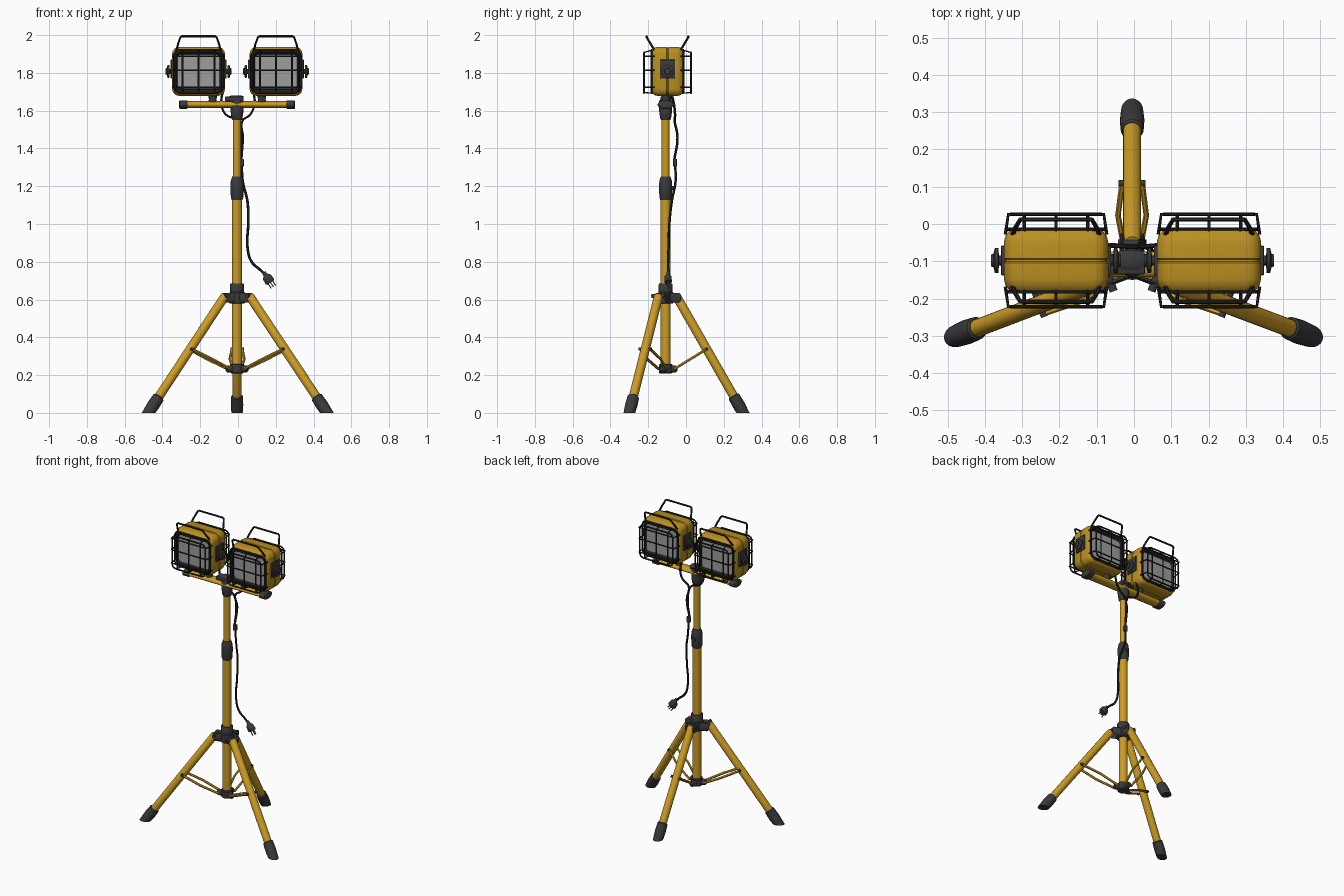
import bpy, bmesh, math
from mathutils import Vector

if "Cube" in bpy.data.objects:
    bpy.data.objects.remove(bpy.data.objects["Cube"])


def material(name, col):
    m = bpy.data.materials.new(name)
    m.diffuse_color = (*col, 1)
    m.use_nodes = True
    m.node_tree.nodes["Principled BSDF"].inputs["Base Color"].default_value = m.diffuse_color
    return m


YELLOW = material("tube_yellow", (0.60, 0.33, 0.018))
LAMP = material("lamp_yellow", (0.50, 0.28, 0.016))
GREY = material("dark_plastic", (0.042, 0.042, 0.045))
BLACK = material("black_wire", (0.016, 0.016, 0.017))
GLASS = material("lamp_glass", (0.34, 0.34, 0.34))
STEEL = material("prong_metal", (0.15, 0.15, 0.15))

PX, PY = -0.005, -0.108          # pole axis


def add(name, bm, mats):
    bmesh.ops.recalc_face_normals(bm, faces=bm.faces)
    me = bpy.data.meshes.new(name)
    bm.to_mesh(me)
    bm.free()
    for m in mats:
        me.materials.append(m)
    ob = bpy.data.objects.new(name, me)
    bpy.context.collection.objects.link(ob)
    return ob


def loft(bm, rings, mats=None, caps=(0, 0)):
    """Skin closed rings of points, with one material index per band."""
    vr = [[bm.verts.new(p) for p in r] for r in rings]
    n = len(vr[0])
    for k in range(len(vr) - 1):
        for i in range(n):
            j = (i + 1) % n
            f = bm.faces.new((vr[k][i], vr[k][j], vr[k + 1][j], vr[k + 1][i]))
            f.material_index = mats[k] if mats else 0
    for r, c in ((vr[0], caps[0]), (vr[-1], caps[1])):
        bm.faces.new(r).material_index = c


def turn(name, base, axis, profile, mat, n=20, flat=(1, 1), floor=False):
    """Turned part: profile of (distance along axis, radius)."""
    base = Vector(base)
    q = Vector(axis).normalized().to_track_quat('Z', 'Y')
    rings = [[base + q @ Vector((r * flat[0] * math.cos(2 * math.pi * i / n),
                                 r * flat[1] * math.sin(2 * math.pi * i / n), h))
              for i in range(n)] for h, r in profile]
    bm = bmesh.new()
    loft(bm, rings)
    if floor:   # trim flat at the ground
        g = bmesh.ops.bisect_plane(bm, geom=bm.verts[:] + bm.edges[:] + bm.faces[:],
                                   plane_co=(0, 0, 0), plane_no=(0, 0, 1), clear_inner=True)
        bmesh.ops.edgeloop_fill(bm, edges=[e for e in g['geom_cut']
                                           if isinstance(e, bmesh.types.BMEdge)])
    return add(name, bm, [mat])


def path(name, pts, r, mat, curved=False, closed=False):
    """Round wire or cord through points."""
    cu = bpy.data.curves.new(name, 'CURVE')
    cu.dimensions = '3D'
    cu.bevel_depth, cu.bevel_resolution, cu.resolution_u = r, 1, 6
    cu.use_fill_caps = True
    sp = cu.splines.new('BEZIER' if curved else 'POLY')
    P = sp.bezier_points if curved else sp.points
    P.add(len(pts) - 1)
    for b, p in zip(P, pts):
        if curved:
            b.co = p
            b.handle_left_type = b.handle_right_type = 'AUTO'
        else:
            b.co = (*p, 1)
    sp.use_cyclic_u = closed
    tmp = bpy.data.objects.new(name + "_curve", cu)
    bpy.context.collection.objects.link(tmp)
    dg = bpy.context.evaluated_depsgraph_get()
    me = bpy.data.meshes.new_from_object(tmp.evaluated_get(dg))
    bpy.data.objects.remove(tmp)
    me.name = name
    me.materials.clear()
    me.materials.append(mat)
    ob = bpy.data.objects.new(name, me)
    bpy.context.collection.objects.link(ob)
    return ob


def box(name, c, size, mat, bevel=0.006):
    bm = bmesh.new()
    bmesh.ops.create_cube(bm, size=1)
    for v in bm.verts:
        v.co = Vector(c) + Vector([a * b for a, b in zip(v.co, size)])
    bmesh.ops.bevel(bm, geom=bm.edges[:], offset=bevel, segments=2, affect='EDGES', profile=0.5)
    return add(name, bm, [mat])


def round_rect(cx, cz, hx, hz, r, y, seg=4):
    pts = []
    for k, (sx, sz) in enumerate(((1, 1), (-1, 1), (-1, -1), (1, -1))):
        for i in range(seg + 1):
            a = math.pi / 2 * (k + i / seg)
            pts.append(Vector((cx + sx * (hx - r) + r * math.cos(a), y,
                               cz + sz * (hz - r) + r * math.sin(a))))
    return pts


# --- Pole with clamps ---
def post(name, profile, mat):
    turn(name, (PX, PY, 0), (0, 0, 1), profile, mat)


post("lower_pole", [(0.22, 0.027), (1.15, 0.027)], YELLOW)
post("upper_pole", [(1.14, 0.021), (1.58, 0.021)], YELLOW)
post("middle_clamp", [(1.127, 0.028), (1.14, 0.033), (1.20, 0.035), (1.23, 0.033), (1.252, 0.025)], GREY)
post("hub_collar", [(0.578, 0.036), (0.582, 0.042), (0.635, 0.042), (0.64, 0.037), (0.68, 0.037), (0.685, 0.033)], GREY)
post("lower_collar", [(0.208, 0.030), (0.213, 0.036), (0.255, 0.036), (0.26, 0.031)], GREY)
post("top_coupling", [(1.55, 0.024), (1.56, 0.029), (1.595, 0.034), (1.65, 0.034), (1.658, 0.03)], GREY)
turn("clamp_knob", (PX, PY + 0.03, 1.19), (0, 1, 0), [(0, 0.012), (0.012, 0.012)], GREY, 12)

# --- Three legs with hinge, rubber foot and paired braces ---
legs = {"left": ((-0.068, -0.145, 0.62), (-0.475, -0.30, 0)),
        "right": ((0.060, -0.145, 0.62), (0.472, -0.30, 0)),
        "back": ((PX, -0.052, 0.62), (PX, 0.303, 0))}
for side, (top, foot) in legs.items():
    top, foot = Vector(top), Vector(foot)
    d = foot - top
    L = d.length
    turn(side + "_leg", top, d, [(0, 0.021), (0.01, 0.024), (L - 0.06, 0.024)], YELLOW)
    turn(side + "_foot", top, d, [(L - 0.105, 0.026), (L - 0.10, 0.031), (L - 0.05, 0.033),
                                  (L + 0.0, 0.030), (L + 0.04, 0.028)], GREY, floor=True)
    out = Vector((d.x, d.y, 0)).normalized()
    s = Vector((-out.y, out.x, 0))
    hub = Vector((PX, PY, 0))
    # hinge cheeks and pin
    for k in (-1, 1):
        a = hub + s * 0.027 * k + out * 0.02 + Vector((0, 0, 0.61))
        turn(side + "_hinge_cheek", a, out, [(0, 0.026), (0.05, 0.026), (0.062, 0.016)],
             GREY, 12, (0.25, 1))
        # brace arm beside the leg
        p = top + d * 0.455
        low = hub + out * 0.045 + s * 0.022 * k + Vector((0, 0, 0.232))
        path(side + "_brace", [low, low.lerp(p + s * 0.03 * k, 0.5) + s * 0.012 * k,
                               p + s * 0.027 * k], 0.0075, YELLOW)
    turn(side + "_hinge_pin", top - s * 0.038, s, [(0, 0.011), (0.076, 0.011)], GREY, 10)
    turn(side + "_brace_pin", top + d * 0.455 - s * 0.036, s, [(0, 0.009), (0.072, 0.009)], GREY, 10)
    turn(side + "_brace_lug", hub + out * 0.02 + Vector((0, 0, 0.232)), out,
         [(0, 0.021), (0.035, 0.018), (0.042, 0.010)], GREY, 12)

# --- Crossbar ---
turn("crossbar", (-0.295, PY, 1.632), (1, 0, 0), [(0, 0.018), (0.585, 0.018)], YELLOW, 20, (1.9, 1))
for sx in (-1, 1):
    turn("crossbar_cap", (sx * 0.262 - 0.005, PY, 1.632), (sx, 0, 0),
         [(0, 0.021), (0.004, 0.023), (0.04, 0.023), (0.045, 0.018)], GREY, 20, (1.85, 1))
box("bar_bracket", (-0.02, PY, 1.662), (0.10, 0.055, 0.026), GREY)
turn("bracket_knob", (-0.045, PY + 0.01, 1.668), (1, 0, 0),
     [(0, 0.016), (0.01, 0.026), (0.06, 0.026), (0.075, 0.016)], GREY, 16, (1.1, 0.5))

# --- Two double-sided lamps ---
CY, CZ = -0.098, 1.808
for sx in (-1, 1):
    side = "left" if sx < 0 else "right"
    cx = sx * 0.205 - 0.004
    # housing: glass, dark frame, yellow shell, repeated to the other face
    half = [(0.112, 0.090, 0.020, 0.070), (0.118, 0.097, 0.024, 0.081), (0.124, 0.115, 0.030, 0.081),
            (0.128, 0.119, 0.034, 0.076), (0.135, 0.126, 0.036, 0.068), (0.140, 0.130, 0.038, 0.050),
            (0.140, 0.130, 0.038, 0.006), (0.136, 0.126, 0.036, 0.003)]
    secs = [(a, b, r, -y) for a, b, r, y in half] + half[::-1]
    band = [1, 1, 0, 0, 0, 0, 0]
    bm = bmesh.new()
    loft(bm, [round_rect(cx, CZ, a, b, r, CY + y) for a, b, r, y in secs],
         band + [0] + band[::-1], (2, 2))
    add(side + "_lamp_housing", bm, [LAMP, BLACK, GLASS])
    # side plates and pivot knobs
    for k in (-1, 1):
        box(side + "_lamp_side_plate", (cx + k * 0.141, CY, CZ + 0.012), (0.014, 0.08, 0.10), GREY, 0.004)
        turn(side + "_lamp_knob", (cx + k * 0.14, CY, CZ), (k, 0, 0),
             [(0, 0.016), (0.013, 0.013), (0.015, 0.034), (0.024, 0.034), (0.028, 0.018), (0.034, 0.016)], GREY, 16)
    # mounting foot
    turn(side + "_lamp_mount", (cx - sx * 0.075, PY, 1.64), (0, 0, 1),
         [(0, 0.024), (0.02, 0.020), (0.048, 0.026)], GREY, 14)
    for sy in (-1, 1):
        y0, y1 = CY + sy * 0.070, CY + sy * 0.124
        W, H = 0.128, 0.108
        # wire guard: outer loop, inner loop, and staples bent back to the housing
        path(side + "_guard_loop", round_rect(cx, CZ - 0.008, W - 0.006, H, 0.025, y1, 2), 0.005, BLACK, closed=True)
        path(side + "_guard_frame", round_rect(cx, CZ, W + 0.004, H + 0.006, 0.03, CY + sy * 0.084, 2),
             0.005, BLACK, closed=True)
        for z in (0.080, 0.005, -0.085):
            path(side + "_guard_bar", [(cx - W - 0.008, y0, CZ + z), (cx - W, y1, CZ + z),
                                       (cx + W, y1, CZ + z), (cx + W + 0.008, y0, CZ + z)], 0.0045, BLACK)
        for x in (-0.085, 0, 0.085):
            path(side + "_guard_upright", [(cx + x, y0, CZ - H - 0.008), (cx + x, y1, CZ - H - 0.004),
                                           (cx + x, y1, CZ + H - 0.008), (cx + x, y0, CZ + H + 0.008)],
                 0.0045, BLACK)
        # carry handle leaning outward
        yb, yt = CY + sy * 0.066, CY + sy * 0.110
        path(side + "_handle", [(cx - 0.118, yb, 1.915), (cx - 0.108, CY + sy * 0.09, 1.955), (cx - 0.096, yt, 1.988),
                                (cx - 0.088, yt, 1.994), (cx + 0.088, yt, 1.994), (cx + 0.096, yt, 1.988),
                                (cx + 0.108, CY + sy * 0.09, 1.955), (cx + 0.118, yb, 1.915)], 0.006, BLACK)
    # lamp lead down to the pole
    path(side + "_lamp_lead", [(sx * 0.075, -0.085, 1.72), (sx * 0.088, -0.065, 1.64),
                               (sx * 0.065, -0.058, 1.58), (0.015 + sx * 0.008, -0.060, 1.545),
                               (0.022 + sx * 0.004, -0.045, 1.46), (0.018, -0.062, 1.34)],
         0.0065, BLACK, curved=True)

# --- Power cord, joiner and plug ---
box("cord_joiner", (0.02, -0.058, 1.325), (0.022, 0.02, 0.04), GREY, 0.004)
path("power_cord", [(0.02, -0.058, 1.32), (0.024, -0.055, 1.23), (0.050, -0.075, 1.12), (0.054, -0.088, 1.0),
                    (0.050, -0.092, 0.88), (0.072, -0.095, 0.80), (0.12, -0.095, 0.755),
                    (0.145, -0.095, 0.73)], 0.007, BLACK, curved=True)
pd = Vector((0.55, 0, -0.83)).normalized()
turn("plug", (0.136, -0.095, 0.745), pd, [(0, 0.010), (0.018, 0.013), (0.03, 0.025), (0.06, 0.027), (0.066, 0.022)],
     GREY, 14, (0.75, 1))
ps = Vector((pd.z, 0, -pd.x))
for k in (-1, 0, 1):
    a = Vector((0.136, -0.095 + (0.006 if k == 0 else 0), 0.745)) + pd * 0.06 + ps * 0.014 * k
    path("plug_prong", [a, a + pd * 0.034], 0.0035, STEEL)

# --- Smooth shading with sharp creases ---
bpy.ops.object.select_all(action='SELECT')
bpy.context.view_layer.objects.active = bpy.context.selected_objects[0]
bpy.ops.object.shade_smooth_by_angle(angle=math.radians(40))
